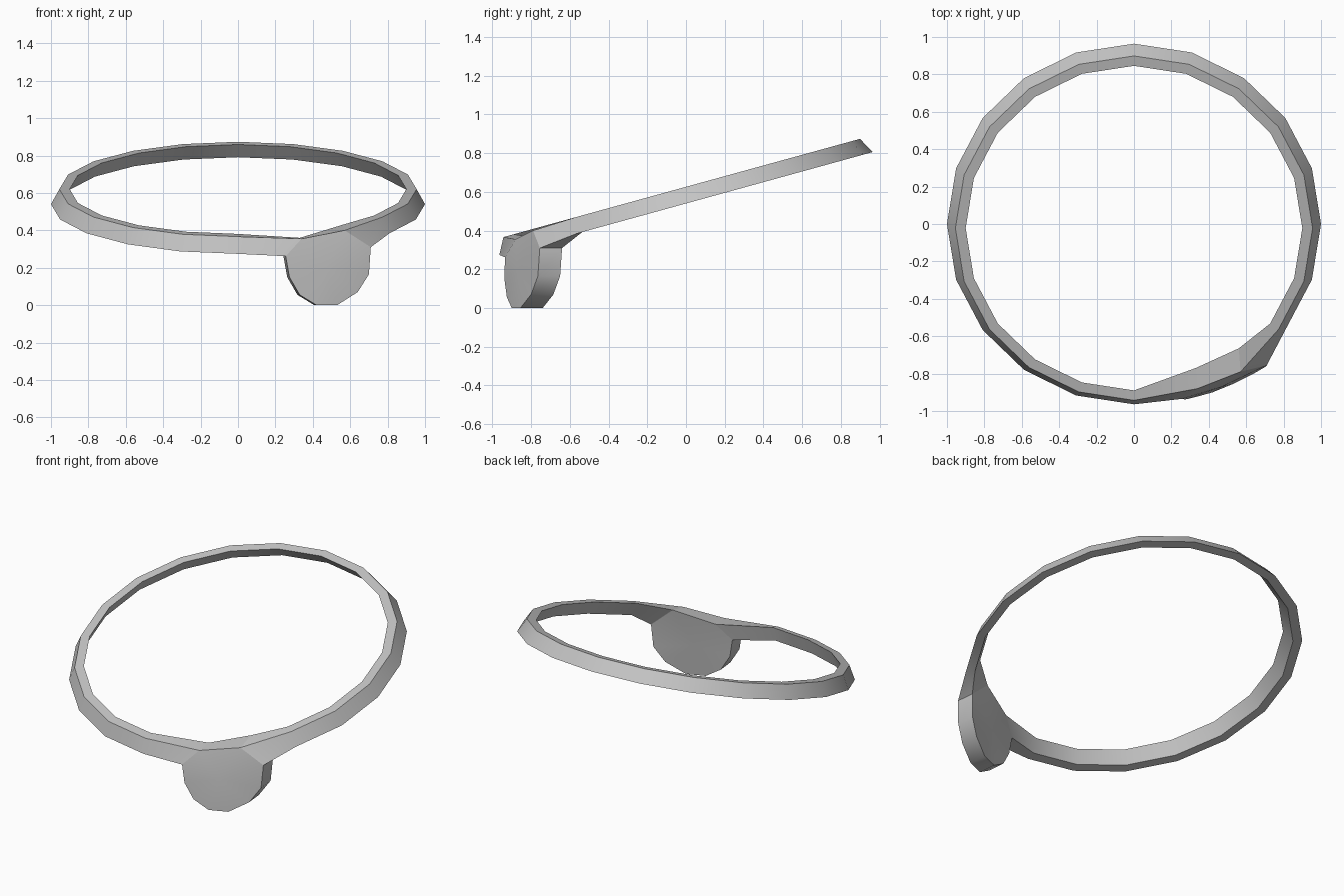
import bpy, bmesh
from math import sin, cos, radians
from mathutils import Vector

cube = bpy.data.objects.get("Cube")
if cube:
    bpy.data.objects.remove(cube, do_unlink=True)

# Single grey material
grey = bpy.data.materials.new("plain grey")
grey.use_nodes = True
colour = (0.55, 0.55, 0.55, 1)
grey.diffuse_color = colour
grey.node_tree.nodes["Principled BSDF"].inputs["Base Color"].default_value = colour


def finish(name, bm):
    """Turn a bmesh into a smooth object with sharp corners."""
    bmesh.ops.recalc_face_normals(bm, faces=bm.faces)
    mesh = bpy.data.meshes.new(name)
    bm.to_mesh(mesh)
    bm.free()
    mesh.materials.append(grey)
    obj = bpy.data.objects.new(name, mesh)
    bpy.context.collection.objects.link(obj)
    bpy.ops.object.select_all(action='DESELECT')
    obj.select_set(True)
    bpy.context.view_layer.objects.active = obj
    bpy.ops.object.shade_smooth_by_angle(angle=radians(32))
    return obj


# Patch outline, counter-clockwise from the front, starting at the left shoulder
front = [Vector(p) for p in (
    (0.255, -0.935, 0.262), (0.275, -0.938, 0.15), (0.33, -0.925, 0.055),
    (0.42, -0.90, 0.0), (0.53, -0.855, 0.0), (0.64, -0.80, 0.07),
    (0.70, -0.765, 0.165), (0.71, -0.755, 0.31),
    (0.57, -0.79, 0.40), (0.34, -0.88, 0.355))]
back = [p + Vector((-0.012, 0.115, 0)) for p in front]
back[-2] = Vector((0.56, -0.665, 0.43))
back[-1] = Vector((0.33, -0.77, 0.36))

# Patch: rim plus a gently domed front and a back
bm = bmesh.new()
rings = [[bm.verts.new(p) for p in side] for side in (front, back)]
centres = [bm.verts.new((0.47, -0.87, 0.2)), bm.verts.new((0.46, -0.74, 0.2))]
count = len(front)
for i in range(count):
    j = (i + 1) % count
    bm.faces.new((rings[0][i], rings[0][j], rings[1][j], rings[1][i]))
    for ring, centre in zip(rings, centres):
        bm.faces.new((ring[i], ring[j], centre))
finish("eye_patch", bm)

# Strap: slanted section swept round a tilted twenty-sided loop
TILT, SIDES, HEIGHT = radians(15.4), 20, 0.083
SECTION = ((1.0, 0), (0.955, HEIGHT), (0.90, HEIGHT), (0.945, 0))


def station(step):
    a = radians(360 / SIDES * step)
    points = []
    for r, h in SECTION:
        y = -r * cos(a)
        points.append(Vector((r * sin(a), y * cos(TILT) - h * sin(TILT),
                              0.54 + y * sin(TILT) + h * cos(TILT))))
    return points


# The two ends of the strap join the shoulders of the patch
loops = [[front[7], front[8], back[8], back[7]]]
loops += [station(s) for s in range(3, SIDES + 1)]
loops.append([front[0], front[9], back[9], back[0]])

bm = bmesh.new()
loops = [[bm.verts.new(p) for p in loop] for loop in loops]
for a, b in zip(loops, loops[1:]):
    for i in range(4):
        j = (i + 1) % 4
        bm.faces.new((a[i], a[j], b[j], b[i]))
finish("head_strap", bm)
